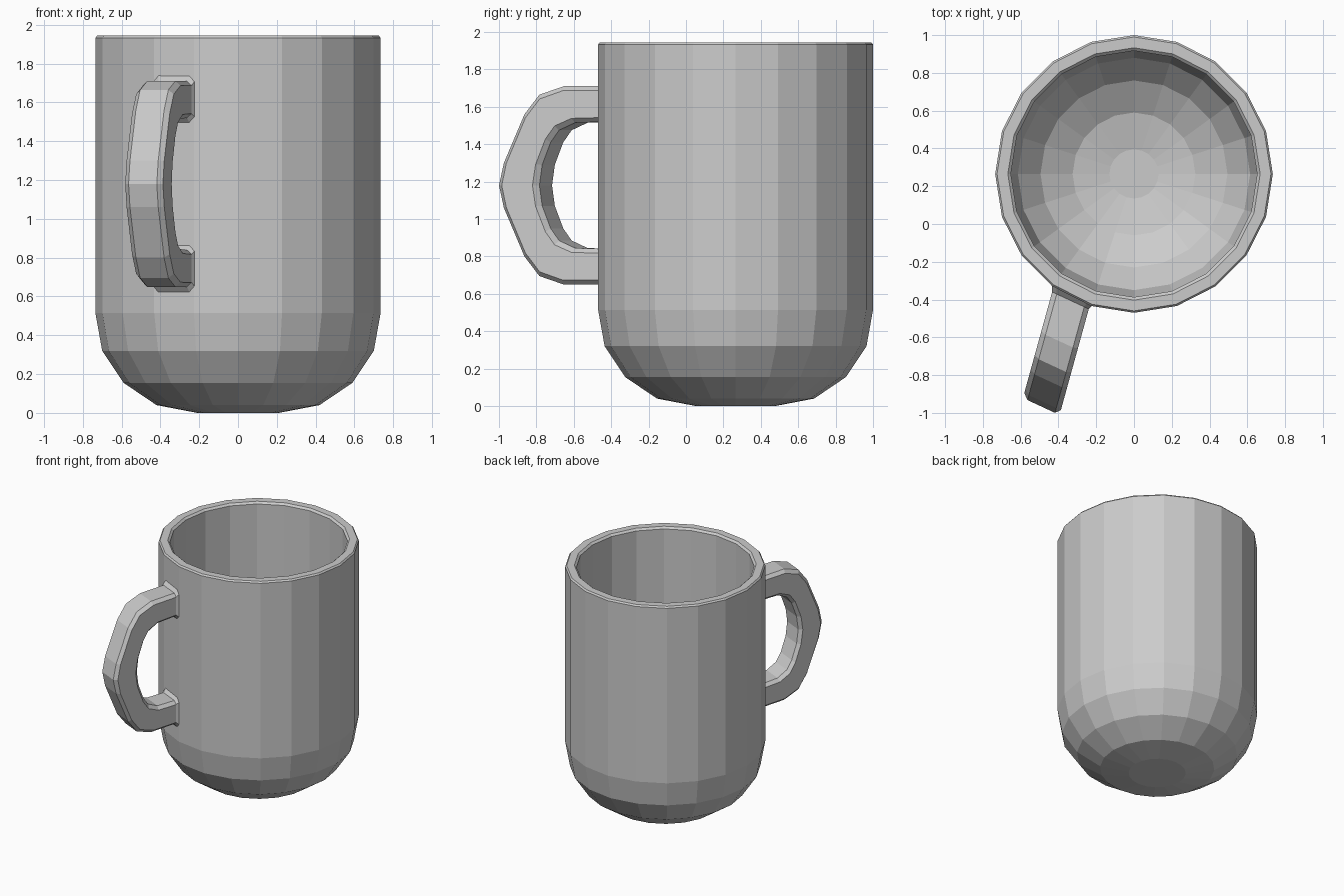
import bpy, bmesh, math
from mathutils import Vector

cube = bpy.data.objects.get("Cube")
if cube:
    bpy.data.objects.remove(cube, do_unlink=True)

# One plain grey ceramic colour
GREY = (0.6, 0.6, 0.6, 1)
ceramic = bpy.data.materials.new("grey_ceramic")
ceramic.use_nodes = True
ceramic.diffuse_color = GREY
ceramic.node_tree.nodes["Principled BSDF"].inputs["Base Color"].default_value = GREY


def loft(name, rings):
    """Skin a list of equal-sized point rings and cap both ends."""
    bm = bmesh.new()
    loops = [[bm.verts.new(p) for p in ring] for ring in rings]
    n = len(loops[0])
    for a, b in zip(loops, loops[1:]):
        for i in range(n):
            j = (i + 1) % n
            bm.faces.new((a[i], a[j], b[j], b[i]))
    bm.faces.new(loops[0])
    bm.faces.new(loops[-1])
    bmesh.ops.recalc_face_normals(bm, faces=bm.faces)
    mesh = bpy.data.meshes.new(name)
    bm.to_mesh(mesh)
    bm.free()
    mesh.materials.append(ceramic)
    obj = bpy.data.objects.new(name, mesh)
    bpy.context.collection.objects.link(obj)
    return obj


# Cup: faceted lathe, up the outside, over the rim and down the inside
SIDES = 20
CUP_Y = 0.265
profile = [(0.21, 0), (0.42, 0.04), (0.59, 0.155), (0.70, 0.32), (0.735, 0.515),
           (0.735, 1.933), (0.725, 1.945), (0.668, 1.945), (0.652, 1.93),
           (0.652, 0.53), (0.615, 0.36), (0.495, 0.22), (0.325, 0.12), (0.13, 0.08)]
turns = [math.tau * k / SIDES for k in range(SIDES)]
loft("cup", [[(r * math.cos(t), CUP_Y + r * math.sin(t), z) for t in turns]
             for r, z in profile])

# Handle: chamfered section swept from one facet of the cup, leaning sideways
MID_Z = 1.18
ROOT = Vector((-0.33, -0.382, 0))
LEAN = 0.276
section = [(0.75, 1), (1, 0.88), (1, 0.12), (0.75, 0),
           (-0.75, 0), (-1, 0.12), (-1, 0.88), (-0.75, 1)]


def handle_ring(outer, inner, half_width):
    def centre(y, h):
        return Vector((ROOT.x + LEAN * (y - ROOT.y), y, MID_Z + h))
    o, i = centre(*outer), centre(*inner)
    return [i.lerp(o, v) + half_width * u for u, v in section]


arm = Vector((0.097, -0.045, 0))
flare = Vector((0.108, -0.055, 0))
# Upper half: (outer y, height), (inner y, height), half width
upper = [((-0.375, 0.565), (-0.375, 0.31), flare),
         ((-0.405, 0.53), (-0.405, 0.34), arm),
         ((-0.62, 0.53), (-0.56, 0.335), arm),
         ((-0.75, 0.485), (-0.645, 0.295), arm),
         ((-0.83, 0.38), (-0.69, 0.23), arm),
         ((-0.94, 0.12), (-0.735, 0.11), arm)]
tip = ((-0.966, 0), (-0.75, 0), arm)
lower = [((o[0], -o[1]), (i[0], -i[1]), w) for o, i, w in reversed(upper)]
loft("handle", [handle_ring(*r) for r in upper + [tip] + lower])
